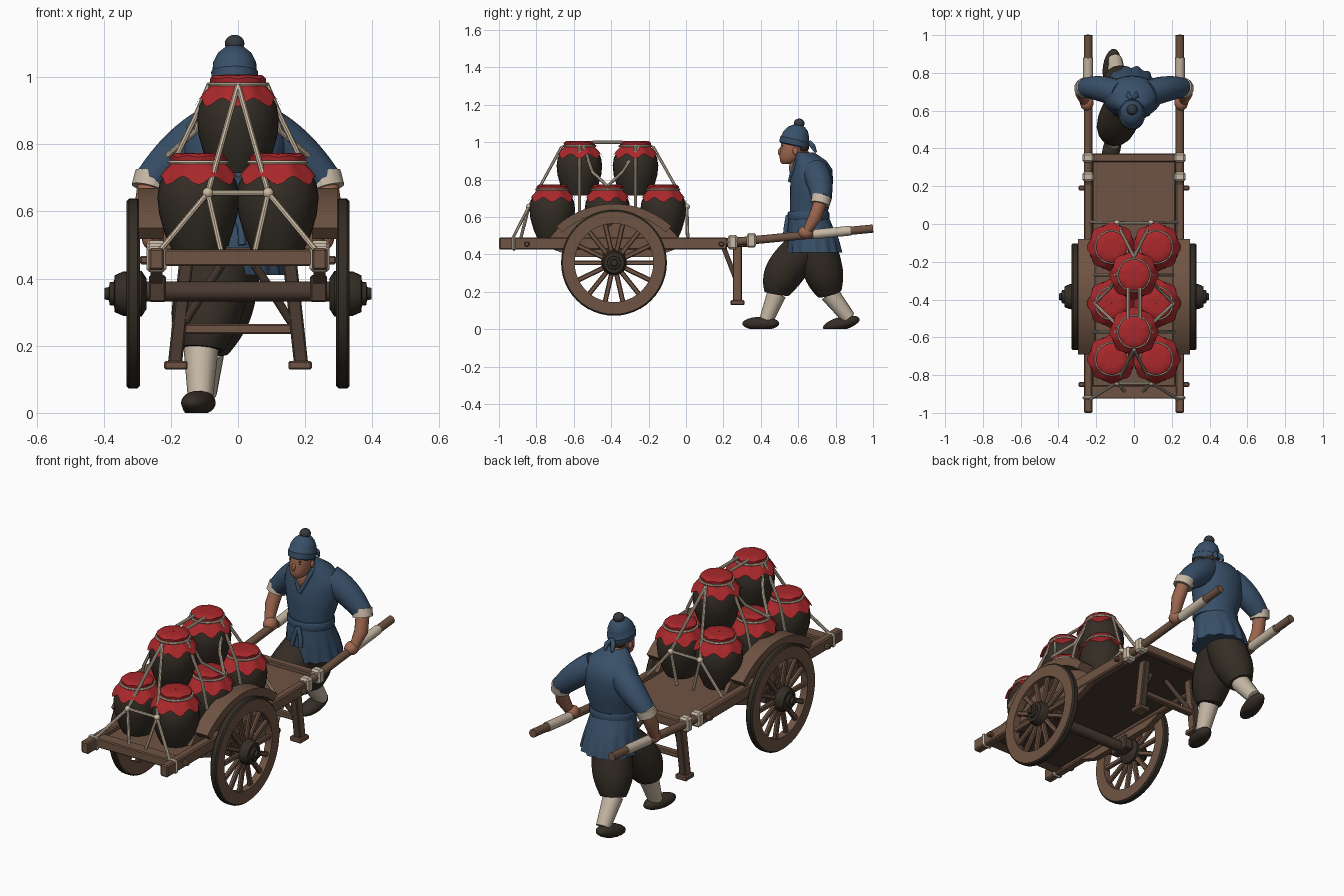
import bpy, bmesh, math
from mathutils import Matrix, Euler

cube = bpy.data.objects.get("Cube")
if cube:
    bpy.data.objects.remove(cube)


def material(name, *rgb):
    m = bpy.data.materials.new(name)
    m.use_nodes = True
    m.diffuse_color = (*rgb, 1)
    m.node_tree.nodes["Principled BSDF"].inputs["Base Color"].default_value = (*rgb, 1)
    return m


WOOD = material("brown_wood", .158, .088, .056)
DARK_WOOD = material("dark_wood", .068, .043, .031)
CLAY = material("dark_clay", .033, .026, .018)
RED = material("red_cloth", .4, .021, .024)
ROPE = material("rope", .6, .49, .36)
CREAM = material("cream_linen", .57, .48, .375)
BLUE = material("blue_cloth", .04, .08, .142)
SKIN = material("skin", .35, .14, .082)
BLACK = material("dark_trousers", .035, .027, .019)
SLATE = material("slate_cloth", .035, .042, .048)


def finish(name, bm, mat, paint=None, angle=40):
    """Turn a bmesh into an object; paint = (second material, face rule)."""
    bmesh.ops.recalc_face_normals(bm, faces=bm.faces)
    me = bpy.data.meshes.new(name)
    me.materials.append(mat)
    if paint:
        me.materials.append(paint[0])
    for f in bm.faces:
        f.smooth = True
        if paint and paint[1](f):
            f.material_index = 1
    bm.to_mesh(me)
    bm.free()
    me.set_sharp_from_angle(angle=math.radians(angle))
    ob = bpy.data.objects.new(name, me)
    bpy.context.collection.objects.link(ob)
    return ob


def box(name, c, size, mat, rot=(0, 0, 0), bevel=.005, paint=None):
    bm = bmesh.new()
    bmesh.ops.create_cube(bm, size=1)
    bmesh.ops.scale(bm, vec=size, verts=bm.verts)
    bmesh.ops.bevel(bm, geom=bm.edges[:], offset=bevel, segments=1, affect='EDGES')
    bm.transform(Matrix.Translation(c) @ Euler(rot).to_matrix().to_4x4())
    return finish(name, bm, mat, paint, 20)


def ball(name, c, size, mat, rot=(0, 0, 0)):
    bm = bmesh.new()
    bmesh.ops.create_uvsphere(bm, u_segments=20, v_segments=12, radius=1)
    bmesh.ops.scale(bm, vec=size, verts=bm.verts)
    bm.transform(Matrix.Translation(c) @ Euler(rot).to_matrix().to_4x4())
    for v in bm.verts:
        v.co.z = max(v.co.z, 0)
    return finish(name, bm, mat)


def loft(name, rings, mat, at=(0, 0, 0), rot=(0, 0, 0), segs=32, waves=0, amp=0, drop=0,
         closed=False, paint=None, caps=True):
    """Skin stacked ellipses (z, centre y, radius x, radius y); waves ripple the last rings."""
    bm = bmesh.new()
    loops = []
    for i, (z, cy, rx, ry) in enumerate(rings):
        w = (i / (len(rings) - 1)) ** 2
        loop = []
        for k in range(segs):
            a = math.tau * k / segs
            wave = math.cos(waves * a) if waves else 0
            g = 1 + amp * w * wave
            loop.append(bm.verts.new((rx * g * math.cos(a), cy + ry * g * math.sin(a), z - drop * w * wave)))
        loops.append(loop)
    pairs = list(zip(loops, loops[1:])) + ([(loops[-1], loops[0])] if closed else [])
    for lo, hi in pairs:
        for k in range(segs):
            j = (k + 1) % segs
            bm.faces.new((lo[k], lo[j], hi[j], hi[k]))
    if caps and not closed:
        bm.faces.new(loops[0])
        bm.faces.new(loops[-1])
    ob = finish(name, bm, mat, paint)
    ob.data.transform(Matrix.Translation(at) @ Euler(rot).to_matrix().to_4x4())
    return ob


def lathe(name, profile, mat, **kw):
    return loft(name, [(z, 0, r, r) for z, r in profile], mat, **kw)


def tube(name, pts, radii, mat, cyclic=False, res=4, smooth=False):
    """Round tube through points, with one radius or one for each point."""
    cu = bpy.data.curves.new(name, 'CURVE')
    cu.dimensions = '3D'
    cu.bevel_depth, cu.bevel_resolution, cu.use_fill_caps = 1, res, True
    sp = cu.splines.new('NURBS' if smooth else 'POLY')
    sp.points.add(len(pts) - 1)
    for i, (p, v) in enumerate(zip(sp.points, pts)):
        p.co = (*v, 1)
        p.radius = radii[i] if isinstance(radii, (list, tuple)) else radii
    sp.use_cyclic_u = cyclic
    if smooth:
        sp.use_endpoint_u, sp.order_u, sp.resolution_u = True, 3, 8
    tmp = bpy.data.objects.new(name + "_path", cu)
    bpy.context.collection.objects.link(tmp)
    bpy.context.view_layer.update()
    me = bpy.data.meshes.new_from_object(tmp.evaluated_get(bpy.context.evaluated_depsgraph_get()))
    bpy.data.objects.remove(tmp)
    bm = bmesh.new()
    bm.from_mesh(me)
    return finish(name, bm, mat)


def slab(name, outline, x0, x1, mat):
    """Extrude a (y, z) outline from x0 to x1."""
    bm = bmesh.new()
    f = bm.faces.new([bm.verts.new((x0, y, z)) for y, z in outline])
    new = bmesh.ops.extrude_face_region(bm, geom=[f])["geom"]
    bmesh.ops.translate(bm, vec=(x1 - x0, 0, 0), verts=[v for v in new if isinstance(v, bmesh.types.BMVert)])
    return finish(name, bm, mat, angle=25)


def arc(r, half):
    return [(AXLE_Y + r * math.sin(half * t / 10), .215 + r * math.cos(half * t / 10)) for t in range(-10, 11)]


AXLE_Y, AXLE_Z = -.385, .355

# Cart bed
box("deck", (0, -.28, .455), (.44, 1.26, .03), WOOD, paint=(DARK_WOOD, lambda f: f.normal.z < -.5))
box("front_crossbar", (0, -.89, .462), (.5, .07, .05), WOOD)
box("back_crossbar", (0, .35, .468), (.52, .045, .05), WOOD)
for y in (-.85, .19):
    box("cross_peg", (0, y, .455), (.585, .025, .025), WOOD)
tube("axle", [(-.37, AXLE_Y, .362), (.37, AXLE_Y, .362)], .03, DARK_WOOD)

for s in (-1, 1):
    # Rails, handles and lashings
    x = s * .243
    box("side_rail", (x, -.39, .458), (.046, 1.22, .066), WOOD, bevel=.007)
    tube("handle", [(x, .15, .46), (x, .35, .475), (x, 1, .538)], .022, WOOD)
    tube("handle_wrap", [(x, .68, .507), (x, .88, .527)], .026, CREAM)
    for y, z, width in ((-.92, .458, .025), (.25, .465, .05), (.35, .475, .05)):
        box("rail_lashing", (x, y, z), (.06, width, .078), CREAM, bevel=.01)
    # Arched side board, mudguard and axle mount
    slab("side_board", arc(.44, .9), s * .2, s * .222, WOOD)
    slab("mudguard", arc(.455, .74) + arc(.41, .74)[::-1], s * .21, s * .297, WOOD)
    slab("axle_bolster", [(-.72, .43), (-.6, .385), (-.17, .385), (-.05, .43)], s * .225, s * .26, WOOD)
    box("axle_block", (s * .24, AXLE_Y, .37), (.05, .12, .08), DARK_WOOD)
    # Wheel
    turn, at = (0, s * math.pi / 2, 0), (s * .312, AXLE_Y, AXLE_Z)
    lathe("wheel_rim", [(-.02, .275), (-.012, .283), (.012, .283), (.02, .275), (.02, .21), (-.02, .21)], WOOD,
          at=at, rot=turn, segs=48, closed=True,
          paint=(CLAY, lambda f: f.calc_center_median().xy.length > .265))
    for k in range(14):
        a = math.tau * k / 14
        box("spoke", (at[0], AXLE_Y + .14 * math.cos(a), AXLE_Z + .14 * math.sin(a)),
            (.022, .17, .026), WOOD, rot=(a, 0, 0))
    lathe("wheel_hub", [(-.04, .045), (-.025, .068), (.03, .066), (.055, .055), (.057, .036), (.07, .034),
                        (.072, .02), (.085, .017)], CLAY, at=at, rot=turn, segs=24)
    # Resting stand
    box("stand_leg", (s * .172, .275, .29), (.042, .05, .31), WOOD, rot=(0, -s * .11, 0),
        paint=(DARK_WOOD, lambda f: abs(f.normal.y) > .5))
    box("stand_foot", (s * .185, .275, .142), (.07, .075, .026), WOOD)
    tube("stand_brace", [(s * .165, .27, .26), (s * .05, .2, .44)], .013, DARK_WOOD)
box("stand_bar", (0, .275, .25), (.38, .035, .03), WOOD)


# Jars with tied cloth covers
def jar(x, y, z):
    lathe("jar", [(0, .078), (.05, .1), (.11, .117), (.16, .122), (.2, .116), (.235, .1), (.265, .078),
                  (.28, .076)], CLAY, at=(x, y, z))
    lathe("jar_cover", [(.292, .001), (.292, .04), (.29, .074), (.282, .083), (.264, .081), (.252, .09),
                        (.235, .107), (.21, .125)], RED, at=(x, y, z), segs=48, waves=8, amp=.05, drop=.013,
          caps=False)
    ring = [(x + .086 * math.cos(k * math.tau / 20), y + .086 * math.sin(k * math.tau / 20), z + .264)
            for k in range(20)]
    tube("jar_tie", ring, .006, ROPE, cyclic=True, res=1)


for y in (-.715, -.42, -.122):
    for s in (-1, 1):
        jar(s * .118, y, .482)
for y in (-.57, -.27):
    jar(0, y, .715)


# Rope net over the load
def rope(*pts):
    tube("load_rope", pts, .0085, ROPE, res=2)


for tie, node, rail in ((-.665, -.84, -.93), (-.175, .005, .01)):
    rope((-.09, node, .655), (.09, node, .655))
    for s in (-1, 1):
        rope((0, tie, .975), (s * .09, node, .655), (s * .235, rail, .48))
        rope((s * .09, node, .655), (s * .05, (node + rail) / 2, .48))
        ball("rope_knot", (s * .09, node, .655), (.016, .016, .016), ROPE)
for s in (-1, 1):
    rope((s * .03, -.5, 1), (s * .03, -.34, 1))
    for y, mid in ((-.57, -.5), (-.27, -.34)):
        rope((s * .084, y, .98), (s * .127, y, .88), (s * .18, y, .77), (s * .21, y, .63))
        rope((s * .08, y + .02, .98), (s * .125, mid, .84), (s * .21, -.42, .765))

# Porter's legs
for name, leg, ankle, toe, pitch, yaw in (
        ("front", ((-.04, .66, .46), (-.08, .56, .36), (-.105, .495, .25), (-.11, .485, .19)),
         (-.112, .43, .05), .4, 0, -.25),
        ("back", ((-.03, .7, .46), (-.05, .72, .36), (-.08, .75, .25), (-.09, .768, .19)),
         (-.1, .87, .06), .83, .25, -.15)):
    tube(name + "_trouser", leg, [.1, .11, .1, .066], BLACK, smooth=True, res=6)
    tube(name + "_sock", [leg[-1], ankle], [.052, .038], CREAM)
    ball(name + "_shoe", (-.118, toe, .03), (.047, .102, .036), BLACK, rot=(pitch, 0, yaw))

# Porter's jacket
loft("jacket_body", [(.56, .655, .112, .095), (.62, .655, .116, .1), (.7, .668, .138, .112),
                     (.8, .672, .156, .114), (.855, .678, .15, .104), (.9, .665, .112, .086),
                     (.945, .63, .055, .056)], BLUE, at=(-.01, 0, 0))
loft("jacket_skirt", [(.62, .655, .112, .1), (.55, .665, .126, .12), (.48, .682, .138, .135),
                      (.41, .69, .148, .143)], BLUE, at=(-.015, 0, 0), segs=72, waves=14, amp=.05)
loft("sash", [(.585, .655, .122, .107), (.595, .655, .126, .111), (.62, .655, .126, .111),
              (.63, .655, .122, .107)], BLUE, at=(-.01, 0, 0))
for x in (-.03, .01):
    tube("sash_end", [(-.01, .545, .605), (x, .535, .55), (x * 1.3, .53, .5)], .012, BLUE)
ball("chest", (-.01, .585, .862), (.036, .034, .062), SKIN)
for s in (-1, 1):
    tube("collar", [(-.01 + s * .055, .61, .93), (-.01 + s * .042, .57, .87), (-.01, .556, .79)],
         .011, BLUE, smooth=True)

# Porter's arms
for s in (-1, 1):
    tube("sleeve", [(s * .08, .69, .845), (s * .17, .725, .785), (s * .262, .722, .69)], [.07, .076, .05], BLUE,
         smooth=True, res=6)
    tube("sleeve_cuff", [(s * .255, .726, .71), (s * .266, .716, .668)], .053, CREAM)
    tube("forearm", [(s * .262, .722, .69), (s * .275, .69, .6), (s * .262, .65, .53)], [.036, .036, .025], SKIN)
    ball("hand", (s * .25, .642, .518), (.036, .042, .036), SKIN)

# Porter's head
tube("neck", [(-.01, .645, .88), (-.01, .6, .96)], .043, SKIN)
loft("head", [(.884, .54, .022, .025), (.895, .548, .036, .044), (.92, .558, .05, .058), (.96, .572, .057, .068),
              (1, .58, .06, .07), (1.03, .582, .056, .066)], SKIN, at=(-.01, 0, 0))
ball("nose", (-.01, .507, .95), (.01, .016, .022), SKIN, rot=(-.25, 0, 0))
ball("hair", (-.01, .618, .975), (.052, .04, .038), BLACK)
for s in (-1, 1):
    ball("ear", (-.01 + s * .058, .585, .952), (.009, .015, .02), SKIN)
    ball("eye", (-.01 + s * .024, .516, .968), (.009, .004, .004), BLACK)
    ball("eyebrow", (-.01 + s * .025, .517, .982), (.014, .004, .004), BLACK)
ball("mouth", (-.01, .505, .92), (.016, .004, .003), DARK_WOOD)

# Porter's cap, topknot and ties
loft("cap", [(-.035, 0, .062, .07), (-.03, 0, .068, .08), (.0, 0, .07, .08), (.005, 0, .066, .075),
             (.03, 0, .064, .07), (.058, .003, .05, .054), (.075, .005, .03, .032), (.08, .005, .02, .02)],
     BLUE, at=(-.01, .583, 1.015), rot=(-.22, 0, 0))
ball("topknot", (-.01, .605, 1.1), (.029, .029, .026), SLATE)
for x in (-.03, .012):
    tube("cap_tie", [(-.01, .66, 1), (x, .68, .975), (x, .695, .945)], [.012, .014, .006], BLUE)
